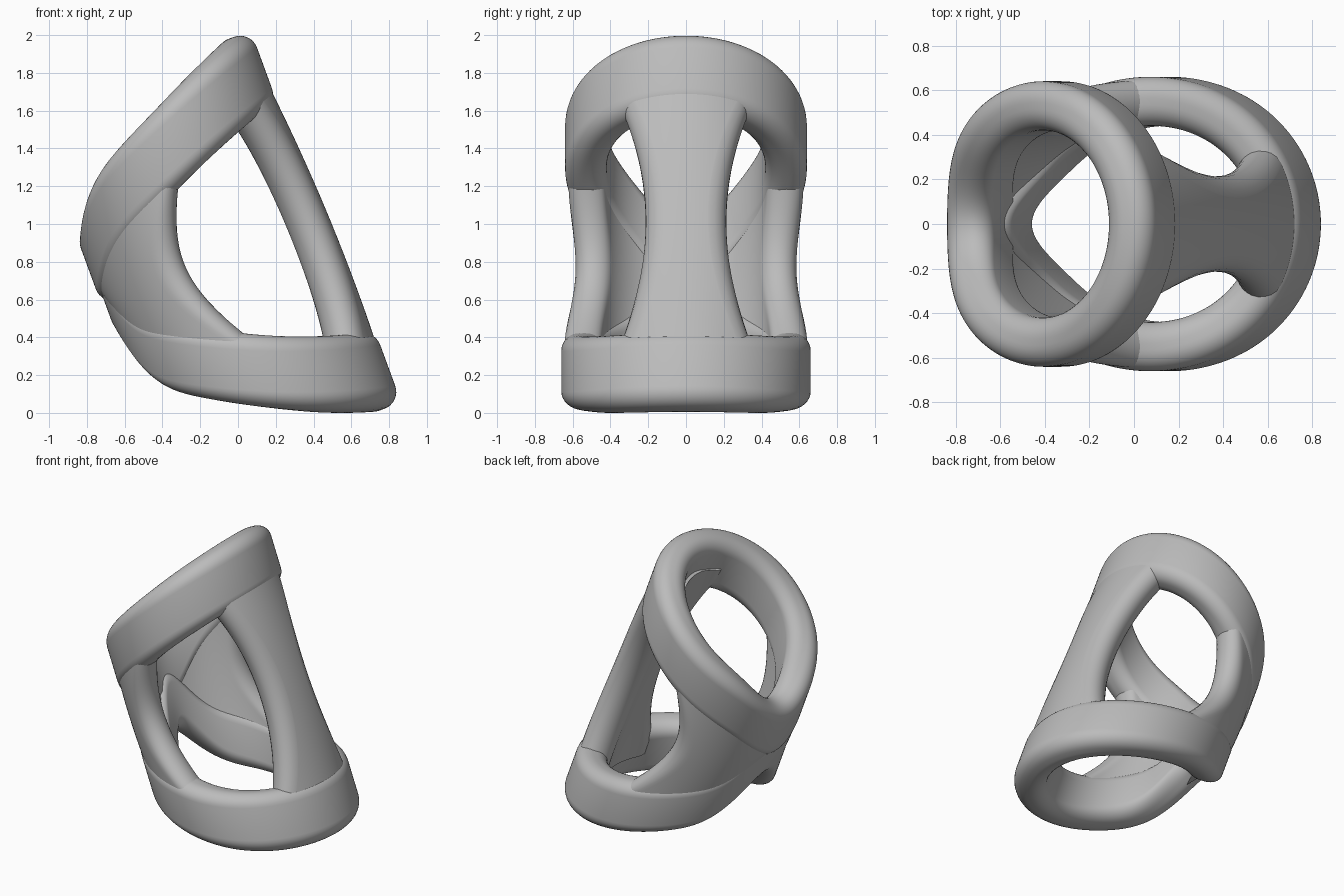
import bpy, bmesh
from math import sin, cos, pi, radians
from mathutils import Vector

if "Cube" in bpy.data.objects:
    bpy.data.objects.remove(bpy.data.objects["Cube"])

grey = bpy.data.materials.new("plain_grey")
grey.use_nodes = True
colour = (0.5, 0.5, 0.5, 1)
grey.diffuse_color = colour
grey.node_tree.nodes["Principled BSDF"].inputs["Base Color"].default_value = colour

# Leaning cylinder frame: U points across it, A runs along its axis
U = Vector((0.94, 0, 0.345))
A = Vector((-0.345, 0, 0.94))


def upper_v(a):
    c = cos(a)
    return 1.45 + 0.25 * c - 0.03 * c * c - 0.175 * max(0, -c) ** 6


def lower_v(a):
    c = cos(a)
    return 0.175 - 0.27 * c + 0.065 * c * c + 0.3 * max(0, -c) ** 12


def place(a, t, out, v):
    """Point at angle a; t blends from the lower ring's radius to the upper's."""
    u = 0.16 - 0.045 * t + (0.535 - 0.025 * t + out) * cos(a)
    y = (0.55 - 0.02 * t + out) * sin(a)
    return U * u + A * v + Vector((0, y, 0))


def skin(name, sections, closed):
    """Join equal closed sections into one smooth surface."""
    bm = bmesh.new()
    rows = [[bm.verts.new(p) for p in s] for s in sections]
    n = len(rows[0])
    pairs = list(zip(rows, rows[1:]))
    if closed:
        pairs.append((rows[-1], rows[0]))
    for r, s in pairs:
        for i in range(n):
            j = (i + 1) % n
            bm.faces.new((r[i], r[j], s[j], s[i]))
    if not closed:
        bm.faces.new(rows[0])
        bm.faces.new(rows[-1])
    bmesh.ops.recalc_face_normals(bm, faces=bm.faces)
    mesh = bpy.data.meshes.new(name)
    bm.to_mesh(mesh)
    bm.free()
    mesh.materials.append(grey)
    ob = bpy.data.objects.new(name, mesh)
    bpy.context.collection.objects.link(ob)
    bpy.ops.object.select_all(action='DESELECT')
    ob.select_set(True)
    bpy.context.view_layer.objects.active = ob
    bpy.ops.object.shade_smooth_by_angle(angle=radians(50))
    return ob


def ring(name, height, t):
    """Saddle-shaped band with a rounded rectangular section."""
    r, steps = 0.095, 8
    corners = []
    for k, (sx, sz) in enumerate(((1, 1), (-1, 1), (-1, -1), (1, -1))):
        for i in range(steps + 1):
            b = (k + i / steps) * pi / 2
            corners.append((sx * (0.11 - r) + r * cos(b), sz * (0.21 - r) + r * sin(b)))
    sections = []
    for i in range(180):
        a = 2 * pi * i / 180
        sections.append([place(a, t, o, height(a) + h) for o, h in corners])
    return skin(name, sections, True)


def strut(name, edges, half, inset, bow):
    """Curved wall between the rings, with half-round side edges."""
    sections = []
    for k in range(49):
        t = k / 48
        a0, a1 = edges(t)
        pts = [(a0 + (a1 - a0) * i / 60, half) for i in range(61)]
        pts += [(a1 + half * sin(b) / 0.54, half * cos(b))
                for b in (pi * i / 12 for i in range(1, 12))]
        pts += [(a1 + (a0 - a1) * i / 60, -half) for i in range(61)]
        pts += [(a0 - half * sin(b) / 0.54, -half * cos(b))
                for b in (pi * i / 12 for i in range(1, 12))]
        swell = bow * 4 * t * (1 - t) - inset
        sections.append([place(a, t, o + swell, lower_v(a) + t * (upper_v(a) - lower_v(a)))
                         for a, o in pts])
    return skin(name, sections, False)


def broad_edges(t):
    h = 0.18 + min(1.6 * (t - 0.5) ** 2, 0.3)
    return -h, h


def rear_edges(t):
    # waisted free edges, joined around the back of the cylinder
    a = 2.06 - 2.4 * (t - 0.52) ** 2
    return a, 2 * pi - a


parts = [
    ring("upper_ring", upper_v, 1),
    ring("lower_ring", lower_v, 0),
    strut("broad_strut", broad_edges, 0.11, 0.022, 0.035),
    strut("wrapped_side_struts", rear_edges, 0.098, 0.005, 0.015),
]

# Stand the parts on the ground, centred
pts = [v.co for p in parts for v in p.data.vertices]
low = Vector([min(p[i] for p in pts) for i in range(3)])
high = Vector([max(p[i] for p in pts) for i in range(3)])
for p in parts:
    p.location = (-(low.x + high.x) / 2, -(low.y + high.y) / 2, -low.z)
